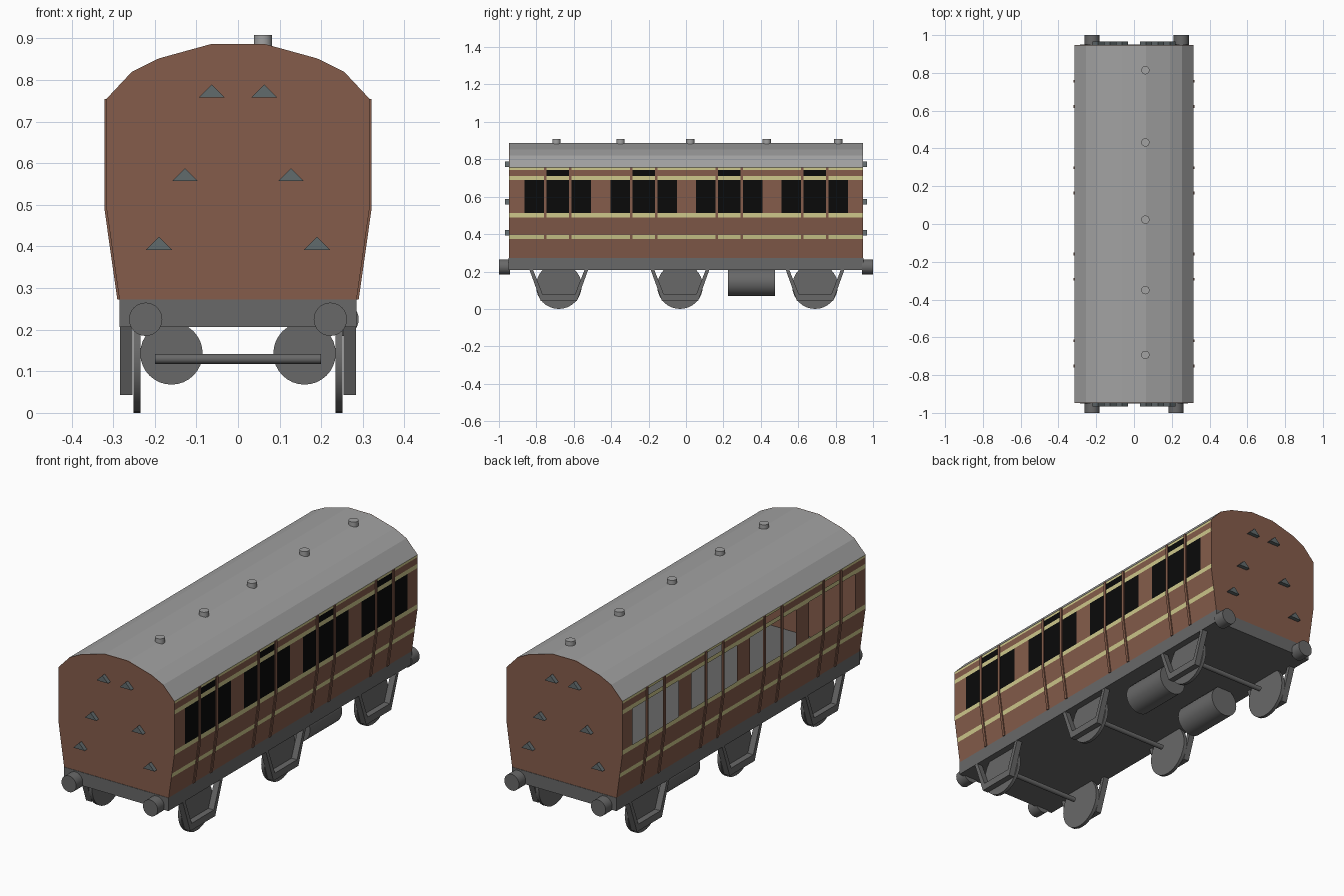
import bpy, bmesh, math
from mathutils import Matrix

cube = bpy.data.objects.get("Cube")
if cube:
    bpy.data.objects.remove(cube, do_unlink=True)


def material(name, r, g, b):
    m = bpy.data.materials.new(name)
    m.use_nodes = True
    m.diffuse_color = (r, g, b, 1)
    bsdf = next(n for n in m.node_tree.nodes if n.type == 'BSDF_PRINCIPLED')
    bsdf.inputs["Base Color"].default_value = (r, g, b, 1)
    bsdf.inputs["Roughness"].default_value = 0.8
    return m


BROWN = material("brown paint", 0.235, 0.108, 0.07)
CREAM = material("cream lining", 0.62, 0.58, 0.26)
BLACK = material("black glass", 0.003, 0.003, 0.003)
ROOF = material("roof grey", 0.36, 0.36, 0.36)
IRON = material("dark grey iron", 0.14, 0.14, 0.14)
BRACKET = material("blue grey bracket", 0.12, 0.145, 0.15)


def finish(name, bm, mats, fix=True):
    if fix:
        bmesh.ops.recalc_face_normals(bm, faces=bm.faces)
    me = bpy.data.meshes.new(name)
    bm.to_mesh(me)
    bm.free()
    for m in mats:
        me.materials.append(m)
    ob = bpy.data.objects.new(name, me)
    bpy.context.collection.objects.link(ob)
    return ob


def prism(name, pts, axis, a, b, mat):
    """Extrude a 2D outline along x (outline in y,z) or y (outline in x,z)."""
    def place(p, t):
        return (t, p[0], p[1]) if axis == 'x' else (p[0], t, p[1])
    bm = bmesh.new()
    va = [bm.verts.new(place(p, a)) for p in pts]
    vb = [bm.verts.new(place(p, b)) for p in pts]
    bm.faces.new(va)
    bm.faces.new(vb[::-1])
    for i in range(len(pts)):
        j = (i + 1) % len(pts)
        bm.faces.new((va[i], vb[i], vb[j], va[j]))
    return finish(name, bm, [mat])


def cylinder(name, r, length, centre, axis, mat, sides=32):
    rot = {'x': Matrix.Rotation(math.pi / 2, 4, 'Y'),
           'y': Matrix.Rotation(math.pi / 2, 4, 'X'),
           'z': Matrix.Identity(4)}[axis]
    bm = bmesh.new()
    bmesh.ops.create_cone(bm, cap_ends=True, segments=sides, radius1=r, radius2=r,
                          depth=length, matrix=Matrix.Translation(centre) @ rot)
    ob = finish(name, bm, [mat])
    bpy.ops.object.select_all(action='DESELECT')
    bpy.context.view_layer.objects.active = ob
    ob.select_set(True)
    bpy.ops.object.shade_smooth_by_angle(angle=math.radians(40))
    return ob


# Main dimensions
END = 0.947
FLOOR, BEND, EAVES = 0.272, 0.49, 0.755
BOTTOM_X, WALL_X = 0.285, 0.316
DOORS = [-0.685, -0.226, 0.231, 0.689]
HALF_DOOR = 0.067
SIDES = {"left": 1, "right": -1}


def wall_x(z):
    return BOTTOM_X + (WALL_X - BOTTOM_X) * min(1, (z - FLOOR) / (BEND - FLOOR))


# Side walls: glazed on the left, open window frames on the right
y_cuts = {-END, END}
side_windows, door_windows = [], []
for d in DOORS:
    door_windows.append((d - 0.06, d + 0.06))
    side_windows += [(d - 0.178, d - 0.074), (d + 0.074, d + 0.178)]
for w in side_windows + door_windows:
    y_cuts.update(w)
y_cuts = sorted(y_cuts)
z_cuts = [FLOOR, 0.374, 0.396, BEND, 0.512, 0.69, 0.711, 0.743, EAVES]
CREAM_ROWS, WINDOW_ROW, TOPLIGHT_ROW = (1, 3, 5, 7), 4, 6


def inside(y, spans):
    return any(a < y < b for a, b in spans)


for side, s in SIDES.items():
    bm = bmesh.new()
    grid = [[bm.verts.new((s * wall_x(z), y, z)) for y in y_cuts] for z in z_cuts]
    for r in range(len(z_cuts) - 1):
        for c in range(len(y_cuts) - 1):
            mid = (y_cuts[c] + y_cuts[c + 1]) / 2
            in_door = inside(mid, door_windows)
            window = (r == WINDOW_ROW and (in_door or inside(mid, side_windows))
                      or r == TOPLIGHT_ROW and in_door)
            if window and s < 0:
                continue
            quad = [grid[r][c], grid[r][c + 1], grid[r + 1][c + 1], grid[r + 1][c]]
            f = bm.faces.new(quad if s > 0 else quad[::-1])
            f.material_index = 2 if window else 1 if r in CREAM_ROWS else 0
    finish(side + "_wall", bm, [BROWN, CREAM, BLACK], fix=False)

    # Raised strips along both edges of every door
    outline = [(s * (wall_x(z) + o), z) for o, zs in
               ((-0.002, (FLOOR, BEND, EAVES)), (0.005, (EAVES, BEND, FLOOR))) for z in zs]
    for d in DOORS:
        for e in (-HALF_DOOR, HALF_DOOR):
            prism(side + "_door_strip", outline, 'y', d + e - 0.007, d + e + 0.007, BROWN)

# Roof sheet and end walls share one arched profile
half = [(WALL_X, EAVES), (0.255, 0.82), (0.19, 0.852), (0.063, 0.887)]
arch = half + [(-x, z) for x, z in reversed(half)]
under = [(x * 0.985, z - 0.006) for x, z in reversed(arch)]
prism("roof", arch + under, 'y', -END + 0.002, END - 0.002, ROOF)
shell = [(BOTTOM_X, FLOOR), (WALL_X, BEND)] + arch + [(-WALL_X, BEND), (-BOTTOM_X, FLOOR)]
for name, s in (("front", -1), ("back", 1)):
    prism(name + "_end_wall", shell, 'y', s * (END - 0.004), s * END, BROWN)
    # Small wedge brackets on the end
    for x, z in ((0.063, 0.758), (0.127, 0.557), (0.19, 0.392)):
        for m in (-1, 1):
            tri = [(m * x - 0.031, z), (m * x + 0.031, z), (m * x, z + 0.031)]
            prism(name + "_bracket", tri, 'y', s * END, s * (END + 0.02), BRACKET)
    # Buffers
    for x in (-0.222, 0.222 if s < 0 else 0.25):
        cylinder(name + "_buffer", 0.04, 0.06, (x, s * 0.97, 0.225), 'y', IRON)

# Roof vents
for y in (-0.693, -0.35, 0.023, 0.432, 0.814):
    cylinder("roof_vent", 0.022, 0.04, (0.06, y, 0.888), 'z', ROOF, 16)

# Underframe
frame = [(-BOTTOM_X, 0.207), (BOTTOM_X, 0.207), (BOTTOM_X, FLOOR), (-BOTTOM_X, FLOOR)]
prism("underframe", frame, 'y', -END - 0.002, END + 0.002, IRON)

# Wheels, axles and hollow axle guards
guard = [(-0.157, 0.21), (-0.097, 0.043), (0.097, 0.043), (0.157, 0.21),
         (0.138, 0.21), (0.086, 0.077), (-0.086, 0.077), (-0.138, 0.21)]
for y in (-0.68, -0.032, 0.69):
    cylinder("axle", 0.012, 0.4, (0, y, 0.13), 'x', IRON, 16)
    for side, s in SIDES.items():
        cylinder(side + "_wheel", 0.122, 0.017, (s * 0.243, y, 0.122), 'x', IRON)
        prism(side + "_axle_guard", [(y + p, z) for p, z in guard], 'x',
              s * 0.254, s * 0.284, IRON)

# Tanks below the floor
for side, s in SIDES.items():
    cylinder(side + "_tank", 0.075, 0.25, (s * 0.16, 0.35, 0.143), 'y', IRON)
